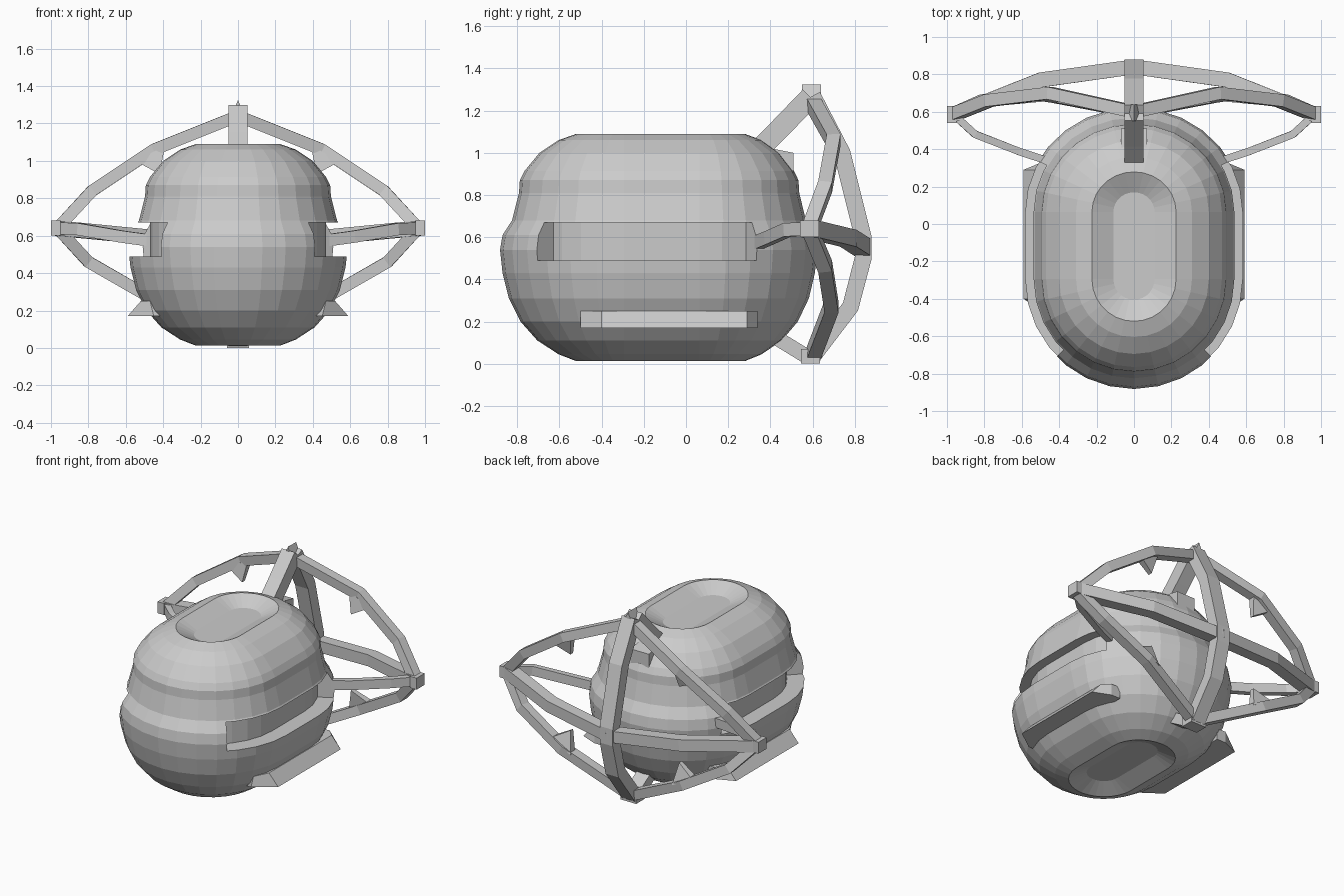
import bpy, bmesh
from math import sin, cos, pi, radians
from mathutils import Vector

if "Cube" in bpy.data.objects:
    bpy.data.objects.remove(bpy.data.objects["Cube"])

YF, YB = -0.295, 0.065      # centres of the front and back round ends


def finish(bm, name):
    bmesh.ops.recalc_face_normals(bm, faces=bm.faces[:])
    me = bpy.data.meshes.new(name)
    bm.to_mesh(me)
    bm.free()
    ob = bpy.data.objects.new(name, me)
    bpy.context.collection.objects.link(ob)
    return ob


def loft(name, rings):
    """Closed solid skinned through equal-length rings of points."""
    bm = bmesh.new()
    vs = [[bm.verts.new(p) for p in r] for r in rings]
    n = len(vs[0])
    for a, b in zip(vs, vs[1:]):
        for i in range(n):
            j = (i + 1) % n
            bm.faces.new((a[i], a[j], b[j], b[i]))
    bm.faces.new(vs[0])
    bm.faces.new(vs[-1])
    return finish(bm, name)


def hull(name, pts):
    bm = bmesh.new()
    for p in pts:
        bm.verts.new(p)
    bmesh.ops.convex_hull(bm, input=bm.verts[:])
    return finish(bm, name)


def block(name, x0, x1, y0, y1, z0, z1):
    return hull(name, [(x, y, z) for x in (x0, x1) for y in (y0, y1) for z in (z0, z1)])


def beam(name, pts, ref, ha, hb):
    """Rectangular bar along a path; ha is the half size along ref."""
    pts = [Vector(p) for p in pts]
    rings = []
    for i, p in enumerate(pts):
        t = (pts[min(i + 1, len(pts) - 1)] - pts[max(i - 1, 0)]).normalized()
        a = Vector(ref)
        a = (a - t * a.dot(t)).normalized()
        b = t.cross(a)
        rings.append([p + a * ha * u + b * hb * v
                      for u, v in ((1, 1), (1, -1), (-1, -1), (-1, 1))])
    return loft(name, rings)


def stadium(r, z, n=14):
    front = [(-r * cos(pi * i / n), YF - r * sin(pi * i / n), z) for i in range(n + 1)]
    back = [(r * cos(pi * i / n), YB + 0.95 * r * sin(pi * i / n), z) for i in range(n + 1)]
    return front + back


# Pod body: stadium rings with a dished top and bottom
profile = [(0.11, 1.035), (0.225, 1.09), (0.31, 1.06), (0.40, 1.0), (0.47, 0.915),
           (0.493, 0.87), (0.497, 0.81), (0.53, 0.68), (0.575, 0.61), (0.587, 0.54),
           (0.575, 0.43), (0.545, 0.31), (0.49, 0.2), (0.41, 0.11), (0.31, 0.045),
           (0.225, 0.012), (0.11, 0.06)]
body = loft("pod_body", [stadium(r, z) for r, z in profile])

# Side grooves with radial end walls
for s in (1, -1):
    path = [(YF, radians(a)) for a in (-45, -38.6, -25.7, -12.9, 0)]
    path += [(YB, radians(a)) for a in (0, 12.9, 28)]
    inner = [(s * 0.47 * cos(a), c + 0.47 * sin(a)) for c, a in path]
    outer = [(s * 0.8 * cos(a), c + 0.8 * sin(a)) for c, a in path]
    loop = inner + outer[::-1]
    cutter = loft("groove_cutter", [[(x, y, z) for x, y in loop] for z in (0.49, 0.67)])
    cutter.hide_render = True
    mod = body.modifiers.new("groove", "BOOLEAN")
    mod.operation, mod.solver, mod.object = "DIFFERENCE", "EXACT", cutter
    bpy.context.view_layer.objects.active = body
    bpy.ops.object.modifier_apply(modifier=mod.name)
    bpy.data.objects.remove(cutter)

# Central spine and its struts to the pod
beam("frame_spine", [(0, 0.60, 1.27), (0, 0.74, 1.0), (0, 0.84, 0.6), (0, 0.84, 0.5),
                     (0, 0.78, 0.27), (0, 0.60, 0.035)], (1, 0, 0), 0.05, 0.04)
beam("top_strut", [(0, 0.33, 1.0), (0, 0.45, 1.12), (0, 0.59, 1.265)], (1, 0, 0), 0.05, 0.05)
beam("bottom_strut", [(0, 0.40, 0.14), (0, 0.58, 0.03)], (1, 0, 0), 0.05, 0.035)
hull("top_strut_foot", [(x, y, z) for x in (-0.07, 0.07) for y, z in
                        ((0.36, 1.03), (0.51, 1.0), (0.51, 0.9), (0.48, 0.88), (0.38, 0.88))])
hull("top_cap", [(x, y, z) for y in (0.55, 0.64) for x, z in
                 ((0, 1.325), (0.05, 1.21), (-0.05, 1.21))])
block("bottom_cap", -0.06, 0.06, 0.545, 0.635, 0.0, 0.07)

for s in (1, -1):
    side = "right" if s > 0 else "left"
    tip = (s * 0.965, 0.585, 0.64)

    # Flared fin low on the flank
    def fin(y, out, top):
        return [(s * x, y, z) for x, z in ((0.4, 0.17), (out, 0.17), (top, 0.25), (0.4, 0.25))]
    loft(side + "_fin", [fin(-0.5, 0.45, 0.47), fin(-0.4, 0.59, 0.52),
                         fin(0.29, 0.59, 0.52), fin(0.34, 0.47, 0.47)])

    # Outer frame edges, bowed backwards
    beam(side + "_upper_edge", [(0, 0.60, 1.24), (s * 0.45, 0.70, 1.06),
                                (s * 0.78, 0.66, 0.84), tip], (0, 1, 0), 0.033, 0.032)
    beam(side + "_lower_edge", [(0, 0.60, 0.035), (s * 0.47, 0.69, 0.27),
                                (s * 0.80, 0.66, 0.46), tip], (0, 1, 0), 0.033, 0.032)
    beam(side + "_rear_bar", [(0, 0.84, 0.55), (s * 0.5, 0.77, 0.595), tip],
         (0, 0, 1), 0.04, 0.04)
    # Arm into the groove of the pod
    beam(side + "_arm", [(s * 0.44, 0.33, 0.57), (s * 0.62, 0.39, 0.595),
                         (s * 0.85, 0.48, 0.635), tip], (0, 0, 1), 0.032, 0.02)
    block(side + "_tip", s * 0.95, s, 0.54, 0.63, 0.6, 0.68)

    # Small pointed spurs inside the edges
    for label, z, d in (("upper", 1.04, -1), ("lower", 0.29, 1)):
        pts = [(s * (0.47 + u), 0.69 + v, z - d * 0.0 + d * u * s * s * 0.5 * (1))
               for u in (-0.08, 0.08) for v in (-0.025, 0.025)]
        pts += [(s * 0.42, 0.66 + v, z + d * 0.11) for v in (-0.015, 0.015)]
        hull(side + "_" + label + "_spur", pts)
